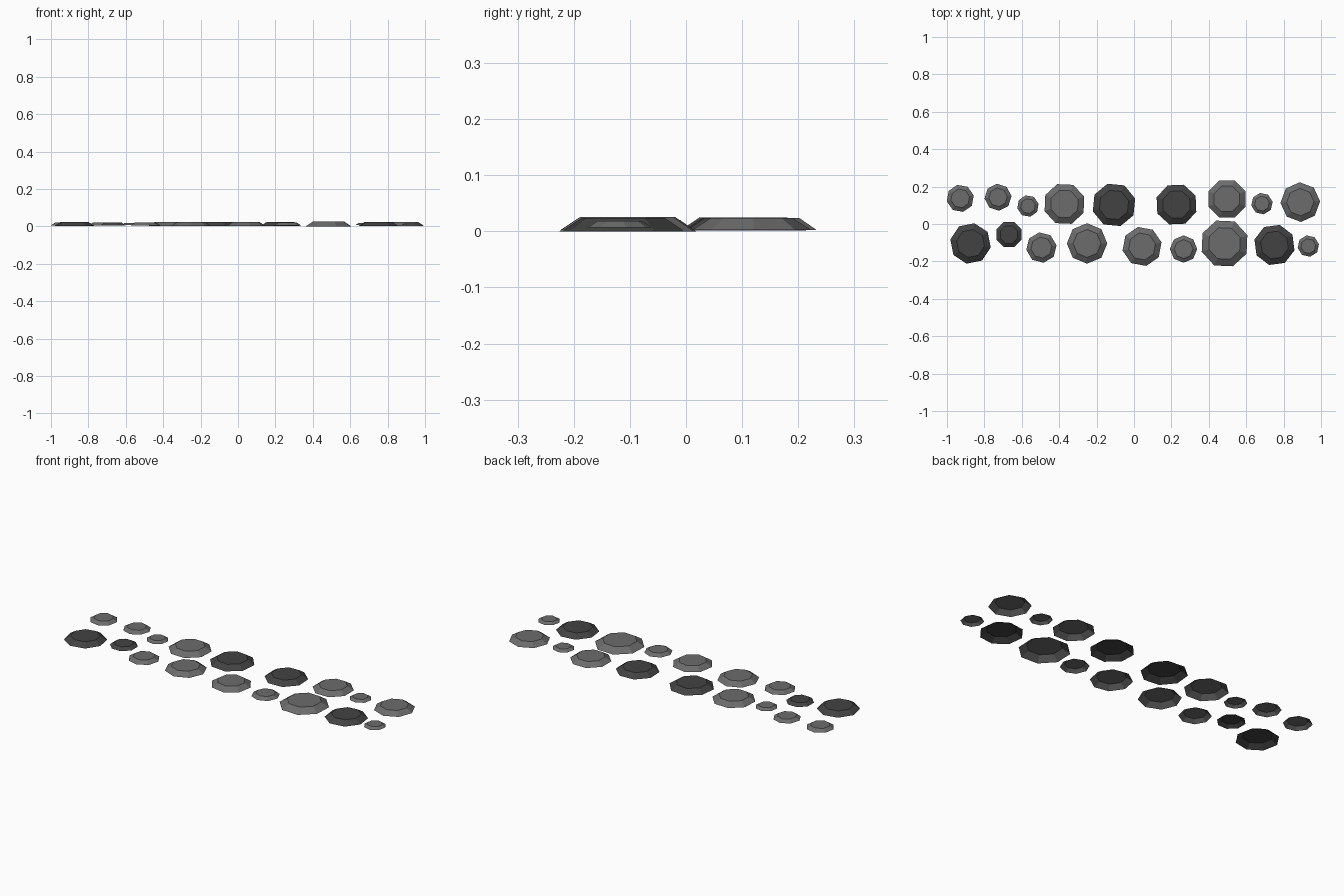
import bpy
import bmesh
from math import cos, sin, radians

if "Cube" in bpy.data.objects:
    bpy.data.objects.remove(bpy.data.objects["Cube"])

SIDES = 8
MID_Z = 0.0128      # all stones share this mid height
TOP_RATIO = 0.69    # flat top relative to base outline


def grey(name, v):
    m = bpy.data.materials.new(name)
    m.diffuse_color = (v, v, v, 1)
    m.use_nodes = True
    m.node_tree.nodes["Principled BSDF"].inputs["Base Color"].default_value = m.diffuse_color
    return m


LIGHT = grey("light_stone", 0.15)
DARK = grey("dark_stone", 0.055)


def stone(name, x, y, half, rot, mat):
    """Bevelled octagonal paving stone, open underneath."""
    angles = [radians(rot + i * 360 / SIDES) for i in range(SIDES)]
    radius = half / max(cos(a) for a in angles)
    h = radius * 0.1
    bm = bmesh.new()
    base = [bm.verts.new((radius * cos(a), radius * sin(a), -h)) for a in angles]
    r = radius * TOP_RATIO
    top = [bm.verts.new((r * cos(a), r * sin(a), h)) for a in angles]
    bm.faces.new(top)
    for i in range(SIDES):
        j = (i + 1) % SIDES
        bm.faces.new((base[i], base[j], top[j], top[i]))
    me = bpy.data.meshes.new(name)
    bm.to_mesh(me)
    bm.free()
    me.materials.append(mat)
    ob = bpy.data.objects.new(name, me)
    ob.location = (x, y, MID_Z)
    bpy.context.collection.objects.link(ob)


# x, y, half width, rotation, material
back_row = [
    (-0.929, 0.137, 0.072, 12, LIGHT),
    (-0.727, 0.143, 0.072, 5, LIGHT),
    (-0.567, 0.096, 0.057, 12, LIGHT),
    (-0.372, 0.107, 0.106, 20, LIGHT),
    (-0.107, 0.102, 0.113, 17, DARK),
    (0.227, 0.104, 0.106, 25, DARK),
    (0.497, 0.134, 0.099, 22.5, LIGHT),
    (0.684, 0.109, 0.057, 10, LIGHT),
    (0.889, 0.117, 0.106, 2, LIGHT),
]
front_row = [
    (-0.874, -0.104, 0.108, 34, DARK),
    (-0.668, -0.057, 0.067, 22.5, DARK),
    (-0.495, -0.126, 0.081, 8, LIGHT),
    (-0.251, -0.104, 0.108, 0, LIGHT),
    (0.043, -0.120, 0.104, 12, LIGHT),
    (0.265, -0.134, 0.073, 0, LIGHT),
    (0.484, -0.104, 0.122, 20, LIGHT),
    (0.751, -0.112, 0.107, 30, DARK),
    (0.932, -0.118, 0.057, 10, LIGHT),
]
for row, stones in (("back", back_row), ("front", front_row)):
    for i, s in enumerate(stones, 1):
        stone(f"{row}_stone_{i}", *s)
